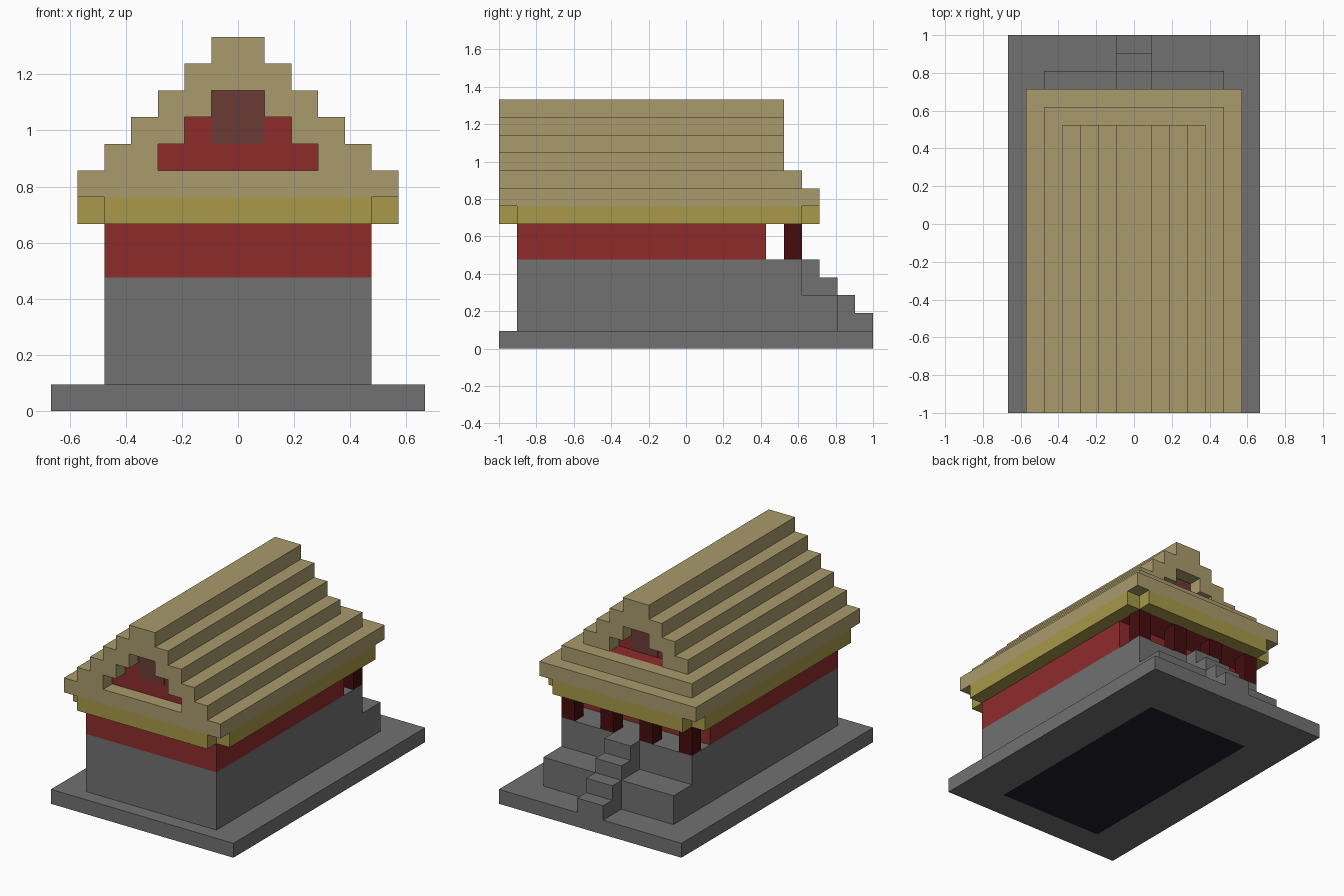
import bpy
import bmesh

U = 2 / 21  # one block
FRONT, BACK = -10.5, 10.5

if "Cube" in bpy.data.objects:
    bpy.data.objects.remove(bpy.data.objects["Cube"], do_unlink=True)


def srgb(code):
    vals = [int(code[i:i + 2], 16) / 255 for i in (0, 2, 4)]
    return [v / 12.92 if v <= 0.04045 else ((v + 0.055) / 1.055) ** 2.4 for v in vals] + [1]


def material(name, code):
    m = bpy.data.materials.new(name)
    m.use_nodes = True
    m.diffuse_color = srgb(code)
    bsdf = next(n for n in m.node_tree.nodes if n.type == "BSDF_PRINCIPLED")
    bsdf.inputs["Base Color"].default_value = srgb(code)
    bsdf.inputs["Roughness"].default_value = 0.9
    return m


STONE = material("grey stone", "717171")
RED = material("red wall", "8f2b2b")
MAROON = material("dark red pillar", "460c0e")
TAN = material("tan thatch", "aa9b6c")
YELLOW = material("yellow beam", "a8994a")
BROWN = material("brown window", "6b3b36")
DARK = material("dark floor", "20202a")


def finish(name, bm, *mats):
    bmesh.ops.recalc_face_normals(bm, faces=bm.faces)
    bmesh.ops.scale(bm, vec=(U, U, U), verts=bm.verts)
    mesh = bpy.data.meshes.new(name)
    bm.to_mesh(mesh)
    bm.free()
    for m in mats:
        mesh.materials.append(m)
    ob = bpy.data.objects.new(name, mesh)
    bpy.context.collection.objects.link(ob)
    return ob


def box_mesh(x, y, z):
    bm = bmesh.new()
    bmesh.ops.create_cube(bm, size=1)
    for v in bm.verts:
        v.co = [r[0] if c < 0 else r[1] for c, r in zip(v.co, (x, y, z))]
    return bm


def box(name, mat, x, y, z):
    return finish(name, box_mesh(x, y, z), mat)


def steps(widths, z):
    """Right-hand outline of a stepped gable, from the bottom up."""
    pts = []
    for i, w in enumerate(widths):
        pts += [(w, z + i), (w, z + i + 1)]
    return pts


def extrude(name, mat, points, y0, y1):
    bm = bmesh.new()
    face = bm.faces.new([bm.verts.new((x, y0, z)) for x, z in points])
    ext = bmesh.ops.extrude_face_region(bm, geom=[face])
    for v in ext["geom"]:
        if isinstance(v, bmesh.types.BMVert):
            v.co.y = y1
    return finish(name, bm, mat)


def mirrored(points):
    return [(-x, z) for x, z in reversed(points)]


# Base slab with a dark panel cut into its underside
bm = box_mesh((-7, 7), (FRONT, BACK), (0, 1))
bottom = min(bm.faces, key=lambda f: f.calc_center_median().z)
bmesh.ops.inset_region(bm, faces=[bottom], thickness=1)
for v in bottom.verts:
    v.co.x = 4 if v.co.x > 0 else -4
    v.co.y = 6.5 if v.co.y > 0 else -8.5
bottom.material_index = 1
finish("base_slab", bm, STONE, DARK)

# Podium, rear terrace and stairs
box("podium", STONE, (-5, 5), (-9.5, 6.5), (1, 5))
box("terrace", STONE, (-5, 5), (6.5, 8.5), (1, 3))
for i in range(4):
    box(f"stair_{i + 1}", STONE, (-1, 1), (6.5 + i, 7.5 + i), (1, 5 - i))

# Hall walls, porch ceiling and pillars
box("hall_wall", RED, (-5, 5), (-9.5, 4.5), (5, 7))
box("porch_ceiling", RED, (-5, 5), (-9.5, 6.5), (7, 8))
for i in range(4):
    x = -5 + 3 * i
    box(f"porch_pillar_{i + 1}", MAROON, (x, x + 1), (5.5, 6.5), (5, 7))

# Eave beams, leaving the corners open
box("front_beam", YELLOW, (-5, 5), (FRONT, -9.5), (7, 8))
box("back_beam", YELLOW, (-5, 5), (6.5, 7.5), (7, 8))
box("left_beam", YELLOW, (5, 6), (-9.5, 6.5), (7, 8))
box("right_beam", YELLOW, (-6, -5), (-9.5, 6.5), (7, 8))

# Stepped roof shell open at both gables
box("eave", TAN, (-6, 6), (FRONT, 7.5), (8, 9))
outer = steps((5, 4, 3, 2, 1), 9)
inner = steps((3, 2, 1), 9)
arch = outer + mirrored(outer) + list(reversed(mirrored(inner))) + list(reversed(inner))
extrude("roof", TAN, arch, FRONT, 5.5)
box("back_roof_step", TAN, (-5, 5), (5.5, 6.5), (9, 10))

# Recessed gable walls and windows
extrude("gable_core", RED, inner + mirrored(inner), -9.5, 4.5)
box("back_gable_floor", RED, (-3, 3), (4.5, 5.5), (9, 10))
box("front_window", BROWN, (-1, 1), (-9.55, -9.5), (10, 12))
box("back_window", BROWN, (-1, 1), (4.5, 4.55), (10, 12))
